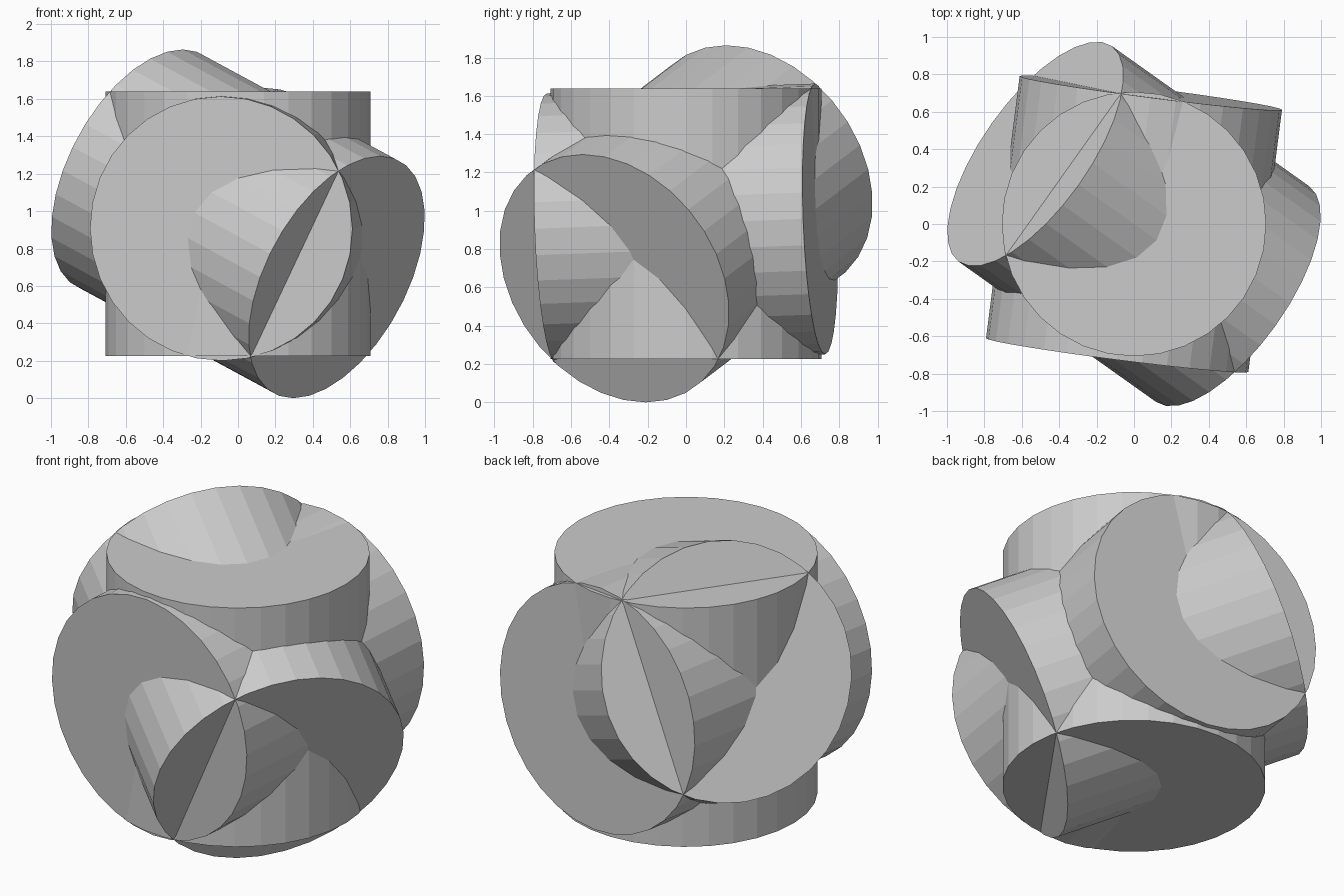
import bpy
from mathutils import Vector

if "Cube" in bpy.data.objects:
    bpy.data.objects.remove(bpy.data.objects["Cube"])

R = 0.7071            # drum radius and half height: every rim lies on a unit sphere
CENTRE = (0, 0, 0.932)


def drum(name, axis):
    """Flat-shaded 32-sided drum whose axis points along the given direction."""
    bpy.ops.mesh.primitive_cylinder_add(vertices=32, radius=R, depth=2 * R, location=CENTRE)
    ob = bpy.context.object
    ob.name = name
    ob.rotation_euler = Vector(axis).to_track_quat('Z', 'Y').to_euler()
    return ob


# Three equal drums crossing at one centre
body = drum("crossed_drums", (0, 0, 1))
others = [drum("front_back_drum", (-0.127, -0.991, -0.036)),
          drum("diagonal_drum", (0.746, -0.53, -0.403))]
bpy.context.view_layer.update()

# Fuse them into one solid
bpy.context.view_layer.objects.active = body
for other in others:
    mod = body.modifiers.new("union", 'BOOLEAN')
    mod.operation = 'UNION'
    mod.solver = 'EXACT'
    mod.object = other
    bpy.ops.object.modifier_apply(modifier=mod.name)
for other in others:
    bpy.data.objects.remove(other, do_unlink=True)
